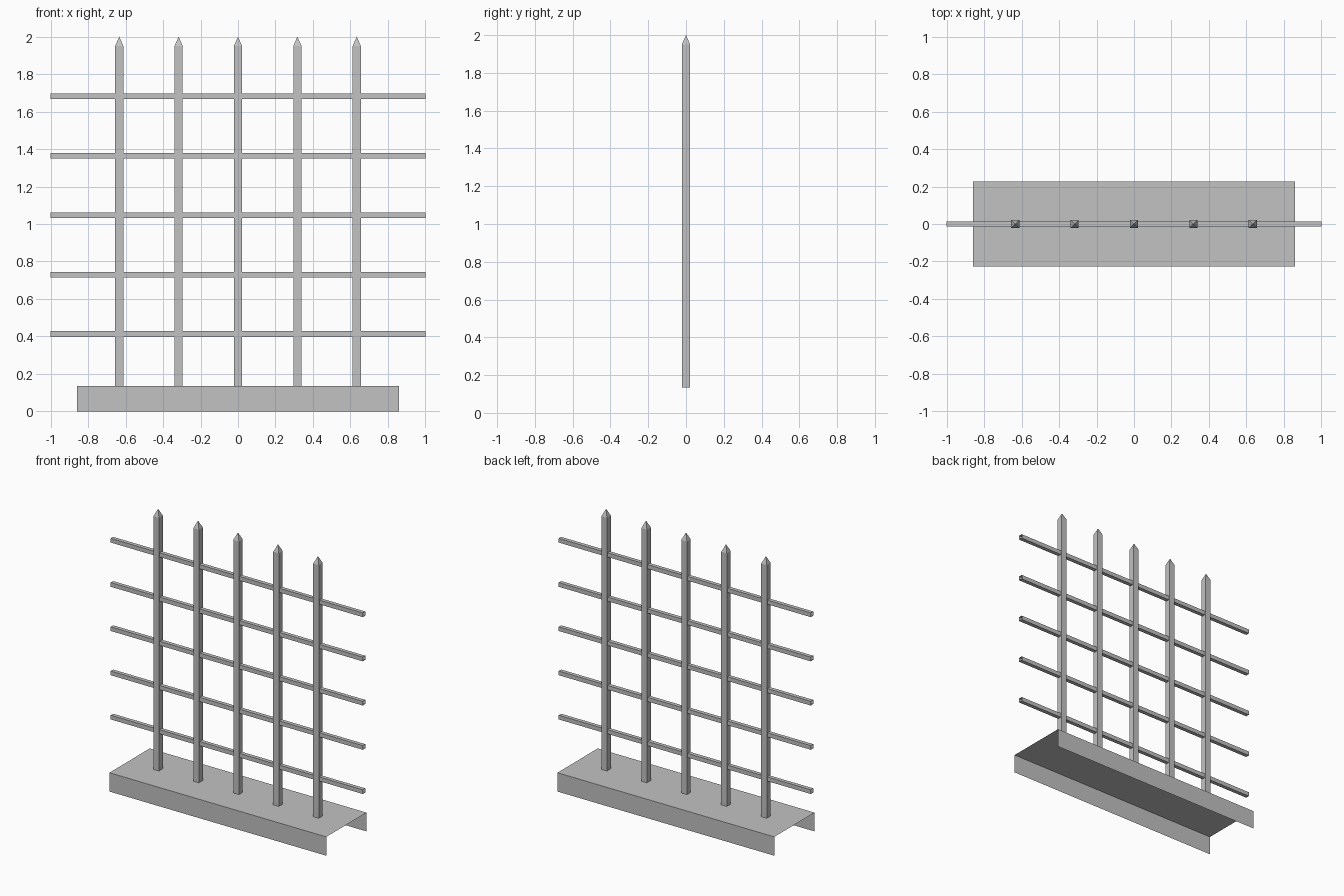
import bpy

cube = bpy.data.objects.get("Cube")
if cube:
    bpy.data.objects.remove(cube, do_unlink=True)

grey = bpy.data.materials.new("plain grey")
grey.use_nodes = True
grey.diffuse_color = (0.54, 0.54, 0.54, 1)
grey.node_tree.nodes["Principled BSDF"].inputs["Base Color"].default_value = grey.diffuse_color

SPACING = 0.317
BASE_TOP = 0.135


def add_mesh(name, verts, faces, location=(0, 0, 0)):
    mesh = bpy.data.meshes.new(name)
    mesh.from_pydata(verts, [], faces)
    mesh.materials.append(grey)
    mesh.update()
    obj = bpy.data.objects.new(name, mesh)
    obj.location = location
    bpy.context.collection.objects.link(obj)
    return obj


# Base: a folded sheet, open at both ends and underneath
def add_base(half_x, half_y, height):
    profile = [(-half_y, 0), (-half_y, height), (half_y, height), (half_y, 0)]
    verts = [(x, y, z) for x in (-half_x, half_x) for y, z in profile]
    faces = [(i, i + 4, i + 5, i + 1) for i in range(3)]
    add_mesh("base_channel", verts, faces)


# Upright: square post with a pyramid point
def add_post(name, x, half, shoulder, tip):
    ring = [(-half, -half), (half, -half), (half, half), (-half, half)]
    verts = [(px, py, z) for z in (BASE_TOP, shoulder) for px, py in ring]
    verts.append((0, 0, tip))
    faces = []
    for i in range(4):
        j = (i + 1) % 4
        faces += [(i, j, j + 4, i + 4), (i + 4, j + 4, 8)]
    add_mesh(name, verts, faces, (x, 0, 0))


# Crossbar: hollow rectangular rail with open ends
def add_rail(name, z, half_y, half_z):
    ring = [(-half_y, -half_z), (half_y, -half_z), (half_y, half_z), (-half_y, half_z)]
    verts = [(x, py, pz) for x in (-1, 1) for py, pz in ring]
    faces = [(i, i + 4, (i + 1) % 4 + 4, (i + 1) % 4) for i in range(4)]
    obj = add_mesh(name, verts, faces, (0, 0, z))
    obj.data.flip_normals()


add_base(0.86, 0.228, BASE_TOP)
for n in range(5):
    add_post(f"post_{n + 1}", (n - 2) * SPACING, 0.022, 1.95, 2.0)
    add_rail(f"rail_{n + 1}", 0.413 + n * SPACING, 0.014, 0.015)
